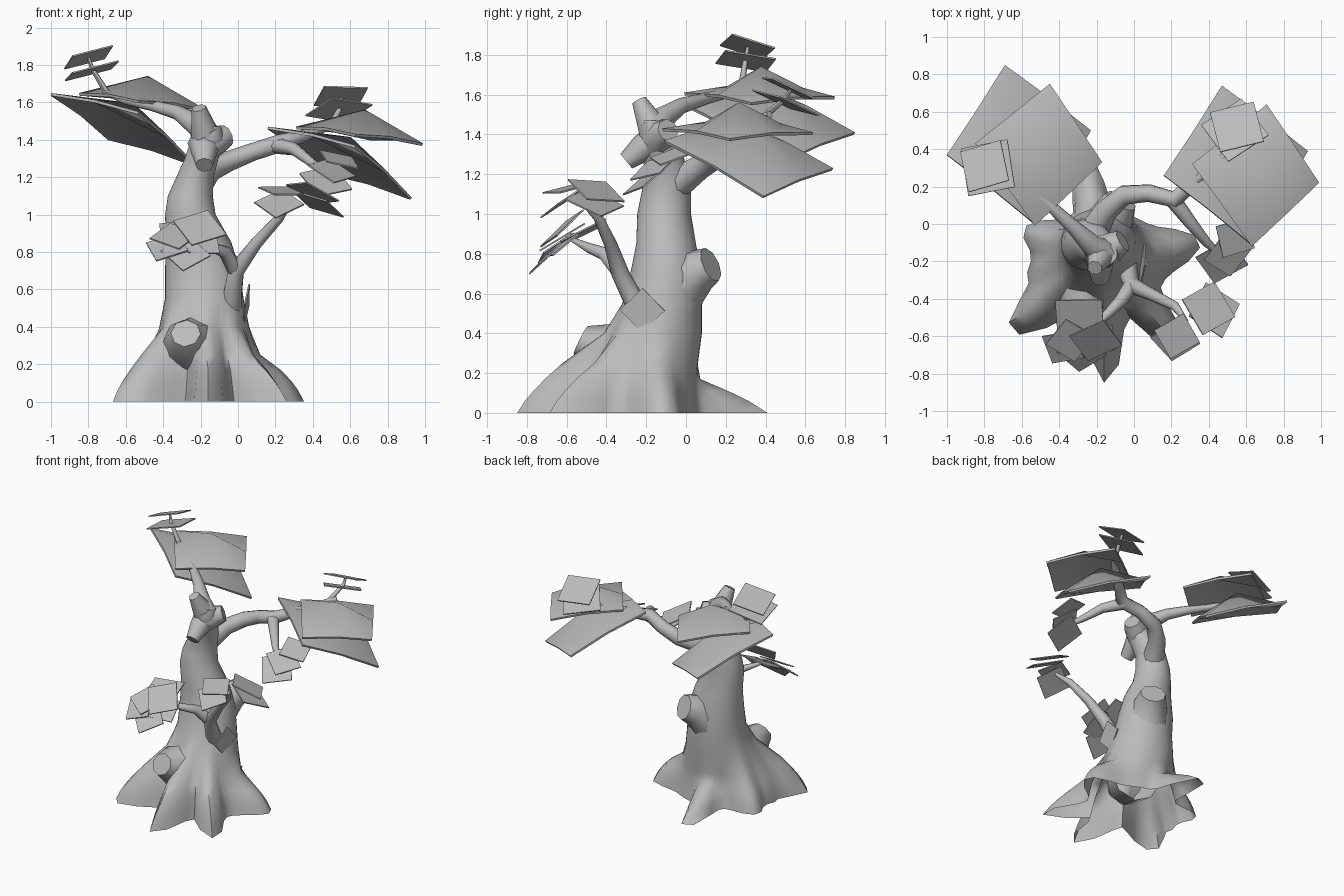
import bpy, bmesh, math
from mathutils import Vector, Quaternion

cube = bpy.data.objects.get("Cube")
if cube:
    bpy.data.objects.remove(cube, do_unlink=True)

GREY = 0.5
mat = bpy.data.materials.new("plain grey")
mat.use_nodes = True
mat.diffuse_color = (GREY, GREY, GREY, 1)
mat.node_tree.nodes["Principled BSDF"].inputs["Base Color"].default_value = (GREY, GREY, GREY, 1)


def finish(name, bm, angle=60):
    """Turn a bmesh into a smooth shaded object."""
    mesh = bpy.data.meshes.new(name)
    bmesh.ops.recalc_face_normals(bm, faces=bm.faces)
    bm.to_mesh(mesh)
    bm.free()
    mesh.materials.append(mat)
    obj = bpy.data.objects.new(name, mesh)
    bpy.context.collection.objects.link(obj)
    bpy.ops.object.select_all(action='DESELECT')
    obj.select_set(True)
    bpy.context.view_layer.objects.active = obj
    bpy.ops.object.shade_smooth_by_angle(angle=math.radians(angle))
    return obj


def bridge(bm, rings):
    for a, b in zip(rings, rings[1:]):
        n = len(a)
        for i in range(n):
            bm.faces.new((a[i], a[(i + 1) % n], b[(i + 1) % n], b[i]))


def limb(name, path, radii, sides=10):
    """Tapered tube with a flat cut end."""
    pts = [Vector(p) for p in path]
    bm = bmesh.new()
    rings, q, last = [], None, None
    for i, p in enumerate(pts):
        d = (pts[min(i + 1, len(pts) - 1)] - pts[max(i - 1, 0)]).normalized()
        q = d.to_track_quat('Z', 'Y') if q is None else last.rotation_difference(d) @ q
        last = d
        turn = [2 * math.pi * k / sides for k in range(sides)]
        rings.append([bm.verts.new(p + q @ Vector((math.cos(t), math.sin(t), 0)) * radii[i]) for t in turn])
    bridge(bm, rings)
    bm.faces.new(rings[-1])
    return finish(name, bm)


def sheet(name, corners, dome=0.0, thick=0.012, cuts=1):
    """Four-cornered leaf pad; a dome also arches its edges slightly."""
    a, b, c, d = (Vector(p) for p in corners)
    up = (c - a).cross(d - b).normalized()
    if up.z < 0:
        up.negate()
    bm = bmesh.new()
    grid = []
    for i in range(cuts + 1):
        u = i / cuts
        row = []
        for j in range(cuts + 1):
            v = j / cuts
            bu, bv = 4 * u * (1 - u), 4 * v * (1 - v)
            lift = dome * (.1 * (bu + bv) + .8 * bu * bv)
            row.append(bm.verts.new(a.lerp(b, u).lerp(d.lerp(c, u), v) + up * lift))
        grid.append(row)
    for i in range(cuts):
        for j in range(cuts):
            bm.faces.new((grid[i][j], grid[i + 1][j], grid[i + 1][j + 1], grid[i][j + 1]))
    bmesh.ops.recalc_face_normals(bm, faces=bm.faces)
    bmesh.ops.solidify(bm, geom=bm.faces[:], thickness=thick)
    return finish(name, bm)


def small_leaf(name, centre, normal, spin, side):
    q = Vector((0, 0, 1)).rotation_difference(Vector(normal).normalized())
    q = q @ Quaternion((0, 0, 1), math.radians(spin))
    h = side / 2
    square = [(-h, -h, 0), (h, -h, 0), (h, h, 0), (-h, h, 0)]
    return sheet(name, [Vector(centre) + q @ Vector(p) for p in square], thick=0.008)


# Trunk: rings of height, centre x, centre y, half width, half depth
profile = [
    (0.00, -.16, -.20, .34, .27), (0.06, -.16, -.20, .33, .26),
    (0.11, -.16, -.20, .32, .255), (0.17, -.16, -.20, .30, .25),
    (0.25, -.17, -.19, .27, .25),
    (0.40, -.18, -.16, .24, .24), (0.55, -.18, -.12, .21, .20),
    (0.70, -.19, -.10, .20, .18), (0.85, -.21, -.10, .175, .15),
    (1.00, -.255, -.11, .135, .135), (1.10, -.255, -.10, .12, .125),
    (1.20, -.23, -.09, .10, .115), (1.30, -.195, -.12, .09, .10),
    (1.40, -.16, -.15, .09, .085), (1.47, -.155, -.16, .065, .06)]
# Roots: tip x, tip y, height where the root fades into the trunk, spread
roots = [(-.66, -.57, .42, .28), (-.57, -.3, .38, .35), (-.59, -.03, .33, .28),
         (-.29, .43, .18, .22), (.355, -.1, .27, .27), (.27, -.68, .32, .22),
         (-.15, -.85, .41, .24)]
bm = bmesh.new()
rings = []
SIDES = 44
for z, cx, cy, rx, ry in profile:
    ring = []
    for k in range(SIDES):
        t = 2 * math.pi * k / SIDES
        r = rx * ry / math.hypot(ry * math.cos(t), rx * math.sin(t))
        grow = 0
        for x, y, top, spread in roots:
            dx, dy = x - cx, y - cy
            off = math.remainder(t - math.atan2(dy, dx), 2 * math.pi)
            reach = max(0, math.hypot(dx, dy) - r) * max(0, 1 - (z / top) ** 1.2)
            grow = max(grow, reach * math.exp(-(off / spread) ** 2))
        r += grow
        ring.append(bm.verts.new((cx + r * math.cos(t), cy + r * math.sin(t), z)))
    rings.append(ring)
bridge(bm, rings)
bm.faces.new(rings[-1])
finish("trunk", bm)

# Cut stumps on the trunk
limb("rear_stump", [(-.17, -.09, .56), (-.14, -.01, .66), (-.1, .07, .72), (-.07, .125, .745)],
     [.17, .14, .11, .09], 9)
limb("front_stump", [(-.22, -.24, .29), (-.27, -.42, .31), (-.28, -.53, .365)], [.18, .14, .08], 8)
limb("face_stump", [(-.18, -.13, 1.38), (-.18, -.22, 1.33), (-.18, -.3, 1.265)], [.09, .07, .047], 8)
limb("crown_stump", [(-.16, -.14, 1.37), (-.19, -.19, 1.48), (-.21, -.235, 1.57)], [.09, .065, .04], 8)
limb("side_stump", [(-.17, -.15, 1.36), (-.11, -.12, 1.4), (-.06, -.09, 1.42)], [.085, .08, .06], 8)

# Upper branches
limb("left_branch", [(-.15, -.16, 1.4), (-.22, -.12, 1.48), (-.32, -.02, 1.545),
                     (-.45, .1, 1.58), (-.6, .22, 1.61), (-.72, .29, 1.66)],
     [.085, .06, .04, .03, .023, .015])
limb("left_twig", [(-.7, .28, 1.65), (-.78, .3, 1.78), (-.8, .31, 1.84)], [.018, .013, .008], 6)
limb("right_branch", [(-.22, -.05, 1.15), (-.15, .07, 1.235), (-.05, .155, 1.285), (.08, .165, 1.335),
                      (.22, .13, 1.38), (.35, .25, 1.42), (.55, .42, 1.5)],
     [.08, .062, .055, .048, .048, .033, .018])
limb("right_twig", [(.5, .38, 1.48), (.55, .5, 1.58), (.55, .53, 1.63)], [.018, .013, .008], 6)
limb("right_side_branch", [(.2, .14, 1.37), (.3, .01, 1.35), (.39, -.1, 1.28), (.48, -.18, 1.22)],
     [.045, .035, .025, .012], 8)

# Lower front branch and its fork
limb("front_branch", [(-.05, -.17, .42), (-.03, -.26, .56), (-.01, -.33, .7), (.1, -.38, .85),
                      (.22, -.44, .98), (.28, -.52, 1.06)],
     [.075, .052, .045, .033, .025, .012])
limb("front_fork", [(-.01, -.32, .69), (-.07, -.41, .8), (-.15, -.49, .83), (-.25, -.57, .87)],
     [.042, .035, .025, .012], 8)

# Large canopy pads, the same pair on each side
low_pad = [(-1.0, .37, 1.65), (-.69, .85, 1.41), (-.23, .5, 1.27), (-.53, 0, 1.55)]
high_pad = [(-.85, .43, 1.65), (-.45, .75, 1.59), (-.17, .33, 1.56), (-.53, -.01, 1.61)]
for side, shift in (("left", (0, 0, 0)), ("right", (1.16, -.11, -.18))):
    for part, pad in (("low", low_pad), ("high", high_pad)):
        corners = [Vector(p) + Vector(shift) for p in pad]
        sheet(f"{side}_{part}_canopy", corners, .14, .015, 2)

# Small leaves: centre, facing, spin, side length
clusters = {
    "left_top_leaf": [((-.78, .3, 1.765), (-.28, .12, 1), 10, .26),
                      ((-.8, .31, 1.845), (-.33, .25, 1), 14, .23)],
    "right_top_leaf": [((.55, .52, 1.635), (-.08, .45, 1), 14, .24),
                       ((.54, .5, 1.555), (-.1, .4, 1), 35, .26)],
    "trunk_leaf": [((.05, -.22, .515), (1, -.1, -.12), 38, .16)],
    "front_left_leaf": [((-.205, -.62, .925), (.1, -.9, 1), 30, .21),
                        ((-.29, -.52, .91), (-.1, -.5, 1), 2, .25),
                        ((-.38, -.66, .83), (-.2, -.75, 1), 15, .18),
                        ((-.28, -.69, .79), (.05, -1, 1), 40, .19),
                        ((-.19, -.62, .85), (.15, -.8, 1), 8, .17),
                        ((-.34, -.62, .88), (0, -.6, 1), 55, .19)],
    "front_right_leaf": [((.22, -.62, 1.055), (-.05, -.7, 1), 37, .19),
                         ((.23, -.6, 1.13), (.1, -.2, 1), 30, .18),
                         ((.4, -.45, 1.12), (.4, .3, 1), 30, .22),
                         ((.43, -.46, 1.06), (.45, .25, 1), 60, .22)],
    "side_leaf": [((.47, -.2, 1.18), (.2, -.75, 1), 32, .21),
                  ((.5, -.16, 1.23), (.35, -.5, 1), 55, .19),
                  ((.54, -.07, 1.29), (.3, -.3, 1), 15, .18)],
}
for name, leaves in clusters.items():
    for i, leaf in enumerate(leaves):
        small_leaf(f"{name}_{i + 1}", *leaf)
